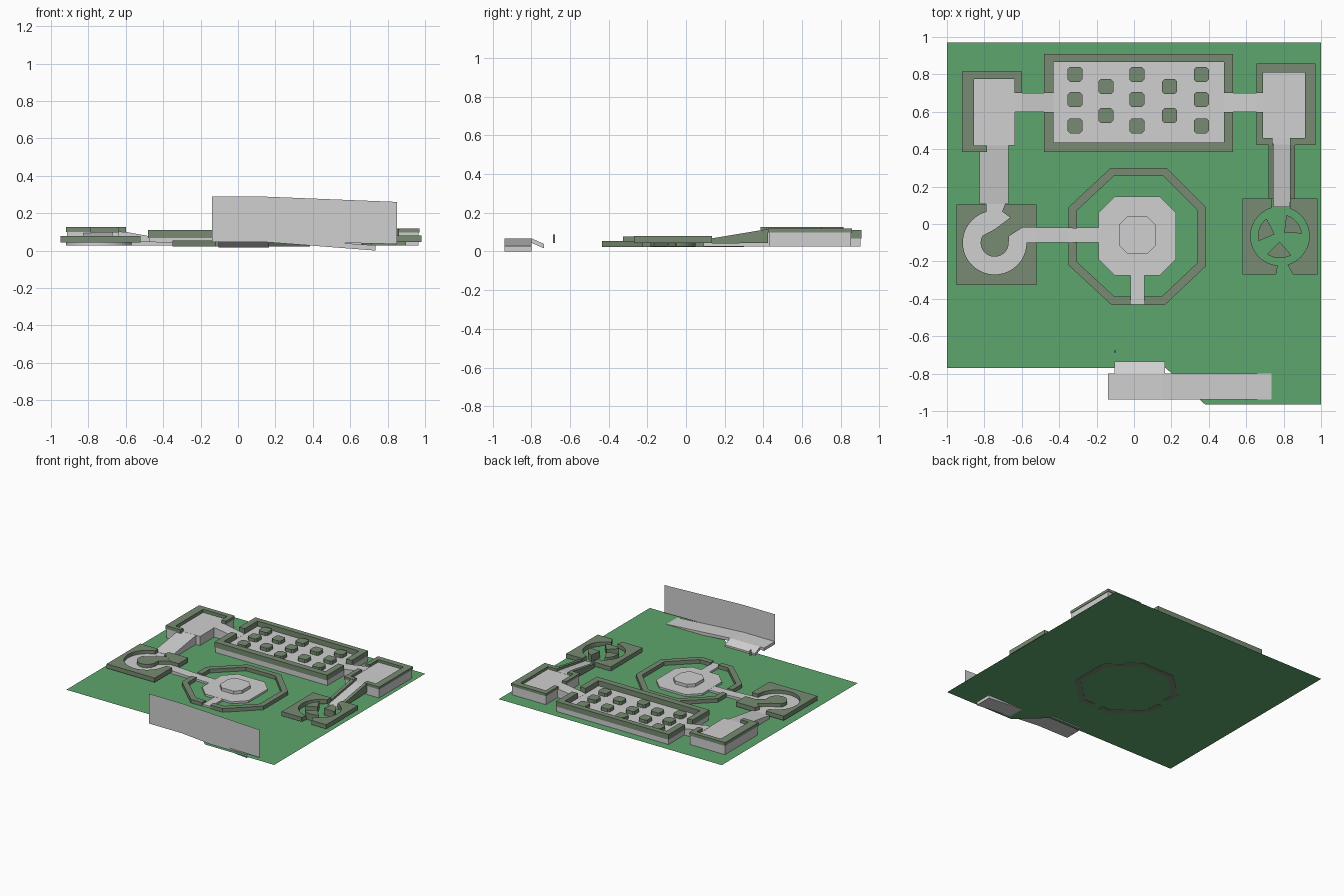
import bpy, bmesh
from math import radians, cos, sin
from mathutils import Vector

cube = bpy.data.objects.get("Cube")
if cube:
    bpy.data.objects.remove(cube, do_unlink=True)


def material(name, rgb):
    m = bpy.data.materials.new(name)
    m.use_nodes = True
    m.diffuse_color = (*rgb, 1)
    m.node_tree.nodes["Principled BSDF"].inputs["Base Color"].default_value = (*rgb, 1)
    return m


GRASS = material("grass_green", (.11, .38, .155))
HEDGE = material("hedge_olive", (.185, .26, .17))
STONE = material("stone_grey", (.63, .63, .63))
GROUND = .025
BASE = GROUND + .001


def solid(name, pts, vec, mat):
    """Extrude a planar outline along a vector (no vector: a single face)."""
    bm = bmesh.new()
    face = bm.faces.new([bm.verts.new(p) for p in pts])
    if vec:
        ret = bmesh.ops.extrude_face_region(bm, geom=[face], use_keep_orig=True)
        moved = [g for g in ret["geom"] if isinstance(g, bmesh.types.BMVert)]
        bmesh.ops.translate(bm, verts=moved, vec=vec)
        bmesh.ops.recalc_face_normals(bm, faces=bm.faces)
    mesh = bpy.data.meshes.new(name)
    bm.to_mesh(mesh)
    bm.free()
    mesh.materials.append(mat)
    ob = bpy.data.objects.new(name, mesh)
    bpy.context.collection.objects.link(ob)
    return ob


def slab(name, outline, z0, z1, mat):
    return solid(name, [(x, y, z0) for x, y in outline], (0, 0, z1 - z0), mat)


def box(name, x0, x1, y0, y1, z0, z1, mat):
    return slab(name, [(x0, y0), (x1, y0), (x1, y1), (x0, y1)], z0, z1, mat)


def ramp_y(name, x0, x1, profile, mat):
    return solid(name, [(x0, y, z) for y, z in profile], (x1 - x0, 0, 0), mat)


def ramp_x(name, y0, y1, profile, mat):
    return solid(name, [(x, y0, z) for x, z in profile], (0, y1 - y0, 0), mat)


def arc(c, r, a0, a1, n):
    """Points on a circle from angle a0 to a1 in degrees."""
    angles = [radians(a0 + (a1 - a0) * i / n) for i in range(n + 1)]
    return [(c[0] + r * cos(a), c[1] + r * sin(a)) for a in angles]


def hedges(name, strips, z0, z1):
    for i, s in enumerate(strips):
        box(f"{name}_{i + 1}", *s, z0, z1, HEDGE)


# Lawn
lawn = [(-1, -.77), (.17, -.77), (.38, -.965), (1, -.965), (1, .97), (-1, .97)]
solid("lawn", [(x, y, GROUND) for x, y in lawn], None, GRASS)

# Raised plaza with hedge border and clipped shrubs
box("plaza_floor", -.475, .53, .388, .903, BASE, .068, STONE)
hedges("plaza_hedge", [
    (-.48, .53, .385, .435), (-.48, .53, .865, .908),
    (-.48, -.43, .435, .6), (-.48, -.43, .7, .865),
    (.48, .53, .435, .6), (.48, .53, .7, .865)], .068, .11)
spots = [(x, y) for x in (-.315, .015, .36) for y in (.8, .665, .525)]
spots += [(x, y) for x in (-.15, .19) for y in (.735, .58)]
for i, (x, y) in enumerate(spots):
    h, c = .04, .027
    shape = [(x + a, y + b) for a, b in
             [(-c, -h), (c, -h), (h, -c), (h, c), (c, h), (-c, h), (-h, c), (-h, -c)]]
    slab(f"shrub_{i + 1}", shape, .068, .095, HEDGE)

# Corner terraces with ramps into the plaza
slab("right_side_terrace_floor",
     [(-.915, .388), (-.785, .388), (-.785, .42), (-.635, .42), (-.635, .6),
      (-.605, .6), (-.605, .81), (-.915, .81)], BASE, .1, STONE)
hedges("right_side_terrace_hedge", [
    (-.92, -.6, .775, .815), (-.92, -.855, .42, .775),
    (-.92, -.785, .385, .42), (-.64, -.6, .7, .775)], .1, .126)
box("left_side_terrace_floor", .66, .965, .428, .852, BASE, .097, STONE)
hedges("left_side_terrace_hedge", [
    (.655, .97, .81, .857), (.915, .97, .46, .81), (.655, .69, .7, .81),
    (.655, .69, .46, .6), (.655, .74, .423, .46), (.835, .97, .423, .46)], .097, .118)
ramp_x("right_side_plaza_ramp", .6, .7,
       [(-.64, BASE), (-.43, BASE), (-.43, .069), (-.6, .1), (-.64, .101)], STONE)
ramp_x("left_side_plaza_ramp", .6, .7,
       [(.48, BASE), (.69, BASE), (.69, .098), (.655, .097), (.48, .069)], STONE)

# Ramps down from the terraces
ramp_y("right_side_down_ramp", -.825, -.67,
       [(.425, BASE), (.106, BASE), (.106, .052), (.425, .1)], STONE)
ramp_y("left_side_down_ramp", .745, .835,
       [(.46, BASE), (.09, BASE), (.09, .045), (.425, .097), (.46, .098)], STONE)
for side, x in (("inner", .72), ("outer", .835)):
    ramp_y(f"ramp_hedge_{side}", x, x + .025,
           [(.423, .045), (.135, .04), (.135, .068), (.423, .116)], HEDGE)

# Round court with grey floor
C = (-.745, -.1)
slab("round_court_floor", arc(C, .175, 0, 352.5, 47), BASE, .05, STONE)
box("round_court_entry", -.79, -.69, .05, .107, BASE, .0505, STONE)
slab("round_court_hedge",
     [(-.79, .105), (-.95, .105), (-.95, -.325), (-.52, -.325), (-.52, -.1)]
     + arc(C, .17, 0, -255, 34), .043, .078, HEDGE)
slab("round_court_corner_hedge",
     [(-.69, .105), (-.705, .067), (-.59, -.02), (-.52, -.02), (-.52, .105)],
     .043, .078, HEDGE)
slab("round_court_island",
     arc(C, .075, 150, 360, 20) + [(-.668, -.065), (-.59, -.015), (-.66, .036), (-.745, -.028)],
     BASE, .0775, HEDGE)
ramp_x("court_path", -.1, -.02,
       [(-.6, BASE), (-.18, BASE), (-.18, .041), (-.35, .043), (-.52, .051), (-.6, .051)],
       STONE)

# Round court with three wedge beds
D = (.78, -.065)
slab("wedge_court_hedge_a",
     [(.738, .135), (.58, .135), (.58, -.27), (.76, -.27)] + arc(D, .157, 266, 106, 24),
     .045, .08, HEDGE)
slab("wedge_court_hedge_b",
     [(.85, -.27), (.98, -.27), (.98, .135), (.835, .135)] + arc(D, .157, 69, -75, 24),
     .045, .08, HEDGE)
for i, a in enumerate((160, 40, 268)):
    tip = (D[0] + .03 * cos(radians(a)), D[1] + .03 * sin(radians(a)))
    slab(f"wedge_bed_{i + 1}", [tip] + arc(D, .118, a - 33, a + 33, 8), BASE, .08, HEDGE)

# Octagonal garden: ring hedge with two openings, paving and plinth
O = Vector((.017, -.065))
runs = [
    [(-.02, -.433), (-.12, -.433), (-.35, -.22), (-.35, -.1)],
    [(-.35, -.02), (-.35, .09), (-.125, .3), (.175, .3),
     (.385, .09), (.385, -.225), (.165, -.433), (.057, -.433)]]
for i, run in enumerate(runs):
    inner = [tuple(O + (Vector(p) - O) * .88) for p in reversed(run)]
    slab(f"octagon_hedge_{i + 1}", run + inner, .022, .055, HEDGE)


def octagon(x0, x1, y0, y1, c):
    return [(x0 + c, y0), (x1 - c, y0), (x1, y0 + c), (x1, y1 - c),
            (x1 - c, y1), (x0 + c, y1), (x0, y1 - c), (x0, y0 + c)]


slab("octagon_paving", octagon(-.19, .225, -.275, .147, .088), BASE, .042, STONE)
slab("octagon_plinth", octagon(-.08, .115, -.16, .04, .045), .042, .067, STONE)
box("octagon_path", -.018, .056, -.43, -.27, BASE, .041, STONE)

# Front walkway, its step ramp and the tall screen wall
ramp_x("walkway", -.938, -.8,
       [(-.14, .045), (.15, .045), (.735, 0), (.735, .028), (.15, .068), (-.14, .068)], STONE)
solid("walkway_ramp",
      [(-.105, -.8, .045), (.165, -.8, .045), (.165, -.8, .068), (-.105, -.8, .068)],
      (0, .066, -.029), STONE)
solid("screen_wall",
      [(x, -.94, z) for x, z in
       [(-.14, .05), (.15, .05), (.85, .035), (.85, .26), (.15, .288), (-.14, .288)]],
      None, STONE)

# Small marker post
box("marker_post", -.108, -.096, -.687, -.676, .045, .088, HEDGE)
